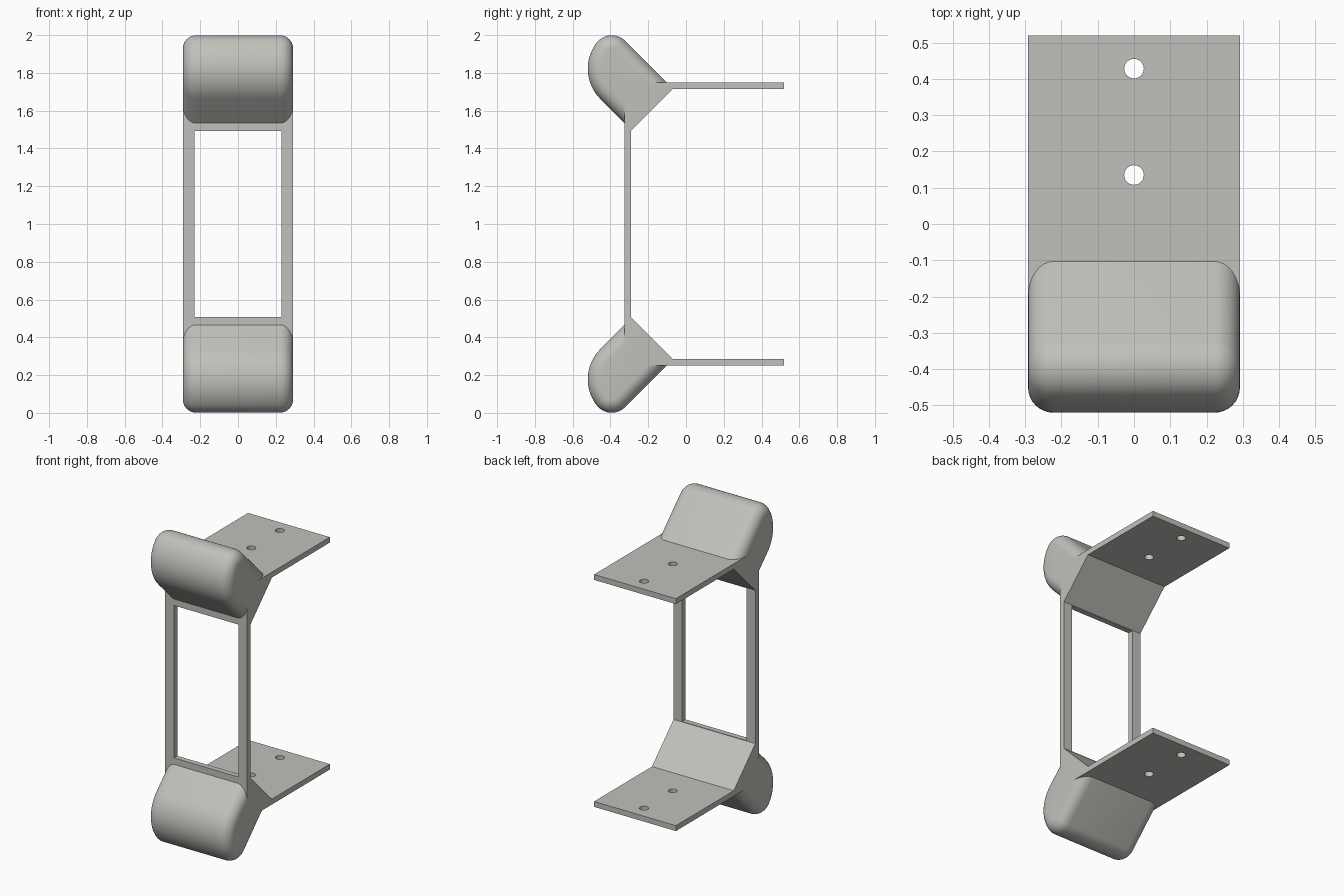
import bpy, bmesh, math

if "Cube" in bpy.data.objects:
    bpy.data.objects.remove(bpy.data.objects["Cube"])

HALF_W = 0.292      # half width of the whole bracket
FILLET = 0.07       # rounding at the bumper ends

mat = bpy.data.materials.new("warm_grey")
mat.diffuse_color = (0.53, 0.53, 0.50, 1)
mat.use_nodes = True
mat.node_tree.nodes["Principled BSDF"].inputs["Base Color"].default_value = mat.diffuse_color


def loft(name, rings):
    """Closed solid through rings of (x, y, z) points."""
    bm = bmesh.new()
    vs = [[bm.verts.new(p) for p in ring] for ring in rings]
    n = len(vs[0])
    for a, b in zip(vs, vs[1:]):
        for i in range(n):
            j = (i + 1) % n
            bm.faces.new((a[i], a[j], b[j], b[i]))
    bm.faces.new(vs[0][::-1])
    bm.faces.new(vs[-1])
    bmesh.ops.recalc_face_normals(bm, faces=bm.faces)
    me = bpy.data.meshes.new(name)
    bm.to_mesh(me)
    bm.free()
    me.materials.append(mat)
    ob = bpy.data.objects.new(name, me)
    bpy.context.collection.objects.link(ob)
    return ob


def extrude_x(name, profile, half):
    return loft(name, [[(x, y, z) for y, z in profile] for x in (-half, half)])


def combine(target, tool, operation):
    mod = target.modifiers.new(operation.lower(), 'BOOLEAN')
    mod.operation = operation
    mod.solver = 'EXACT'
    mod.object = tool
    bpy.context.view_layer.objects.active = target
    bpy.ops.object.modifier_apply(modifier=mod.name)
    bpy.data.objects.remove(tool, do_unlink=True)


def bumper_profile(inset):
    """Rounded nose of two tangent arcs with straight 45 degree flanks."""
    cy, cz, r1, r2, turn = -0.295, 0.178, 0.225, 0.10, math.radians(218)
    dy = cy + (r1 - r2) * math.cos(turn)
    dz = cz + (r1 - r2) * math.sin(turn)
    pts = []
    for k in range(17):
        a = math.radians(135) + (turn - math.radians(135)) * k / 16
        pts.append((cy + (r1 - inset) * math.cos(a), cz + (r1 - inset) * math.sin(a)))
    for k in range(1, 17):
        a = turn + (math.radians(315) - turn) * k / 16
        pts.append((dy + (r2 - inset) * math.cos(a), dz + (r2 - inset) * math.sin(a)))
    # flanks run up into the wedge
    ends = []
    for y, z in (pts[0], pts[-1]):
        t = (0.2 - y - z) / 2
        ends.append((y + t, z + t))
    return [ends[0]] + pts + [ends[1]]


def bumper(name, flip):
    rings = []
    steps = [math.radians(90) * k / 8 for k in range(9)]
    sections = [(-(HALF_W - FILLET + FILLET * math.cos(a)), FILLET * (1 - math.sin(a))) for a in steps]
    sections += [(-x, o) for x, o in reversed(sections)]
    for x, o in sections:
        rings.append([(x, y, 2 - z if flip else z) for y, z in bumper_profile(o)])
    return loft(name, rings)


# Frame: one C-shaped side profile with two shelves and corner wedges
lower = [(-0.29, 0.505), (-0.07, 0.285), (0.52, 0.285), (0.52, 0.25), (-0.325, 0.25)]
upper = [(y, 2 - z) for y, z in reversed(lower)]
bracket = extrude_x("bracket", lower + upper, HALF_W)

# Window through the upright
window = extrude_x("window_cutter", [(-0.5, 0.508), (-0.2, 0.508), (-0.2, 1.492), (-0.5, 1.492)], 0.23)
combine(bracket, window, 'DIFFERENCE')

# Screw holes through both shelves
for y in (0.135, 0.428):
    circle = [(0.027 * math.cos(2 * math.pi * k / 32), y + 0.027 * math.sin(2 * math.pi * k / 32)) for k in range(32)]
    hole = loft("hole_cutter", [[(px, py, z) for px, py in circle] for z in (0.1, 1.9)])
    combine(bracket, hole, 'DIFFERENCE')

# Rounded bumpers at both corners
for name, flip in (("lower_bumper", False), ("upper_bumper", True)):
    combine(bracket, bumper(name, flip), 'UNION')

bpy.ops.object.select_all(action='DESELECT')
bracket.select_set(True)
bpy.context.view_layer.objects.active = bracket
bpy.ops.object.shade_smooth_by_angle(angle=math.radians(30))
